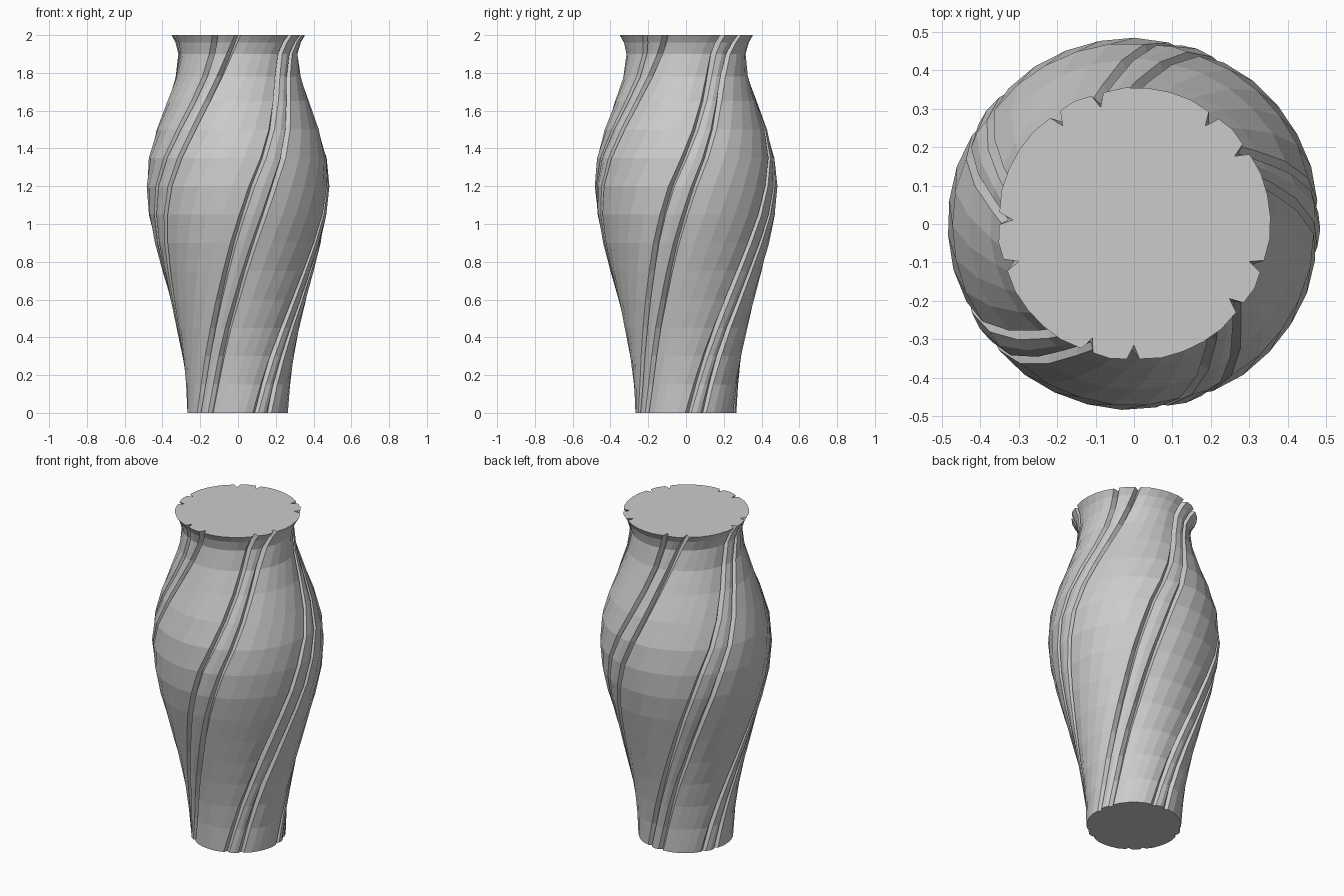
import bpy, bmesh
from math import radians, sin, cos

if "Cube" in bpy.data.objects:
    bpy.data.objects.remove(bpy.data.objects["Cube"])

# Profile levels: height, radius, groove angle, gap between paired grooves, groove depth
LEVELS = [
    (0.00, 0.268, -51, 18, 0.020),
    (0.15, 0.276, -42, 17, 0.024),
    (0.30, 0.296, -33, 16, 0.028),
    (0.45, 0.325, -24, 15, 0.030),
    (0.60, 0.361, -16, 15, 0.032),
    (0.75, 0.400, -9, 14.5, 0.032),
    (0.90, 0.440, -3, 14.5, 0.032),
    (1.05, 0.472, 3, 14.5, 0.032),
    (1.20, 0.484, 9, 14.5, 0.032),
    (1.35, 0.472, 17, 14, 0.032),
    (1.50, 0.430, 25, 13.5, 0.032),
    (1.65, 0.375, 33, 13.5, 0.032),
    (1.78, 0.332, 40, 15, 0.034),
    (1.90, 0.316, 46, 18, 0.036),
    (1.96, 0.332, 49.5, 19.5, 0.036),
    (2.00, 0.355, 52, 20, 0.040),
]
SECTORS = 5
HALF_WIDTH = 0.018


def section(radius, start, gap, depth):
    """One ring: five panels separated by pairs of V grooves."""
    step = 360 / SECTORS
    half = HALF_WIDTH / radius * 57.3
    points = []
    for k in range(SECTORS):
        a = 270 + start + k * step
        b = a + gap
        for groove in (a, b):
            points += [(groove - half, radius - 0.004),
                       (groove, radius - depth),
                       (groove + half * 0.8, radius - 0.004)]
            if groove == a:
                points.append(((a + b) / 2, radius))
        # broad panel between groove pairs
        first, last = b + half * 0.8, a + step - half
        for f in (0.2, 0.4, 0.6, 0.8):
            points.append((first + (last - first) * f, radius))
    return points


bm = bmesh.new()
rings = []
for z, r, start, gap, depth in LEVELS:
    rings.append([bm.verts.new((rr * cos(radians(a)), rr * sin(radians(a)), z))
                  for a, rr in section(r, start, gap, depth)])

# Twisted wall
n = len(rings[0])
for low, high in zip(rings, rings[1:]):
    for i in range(n):
        j = (i + 1) % n
        bm.faces.new((low[i], low[j], high[j], high[i]))

# Flat closed ends
bm.faces.new(rings[0][::-1])
bm.faces.new(rings[-1])

mesh = bpy.data.meshes.new("fluted_vase")
bm.to_mesh(mesh)
bm.free()
vase = bpy.data.objects.new("fluted_vase", mesh)
bpy.context.collection.objects.link(vase)
